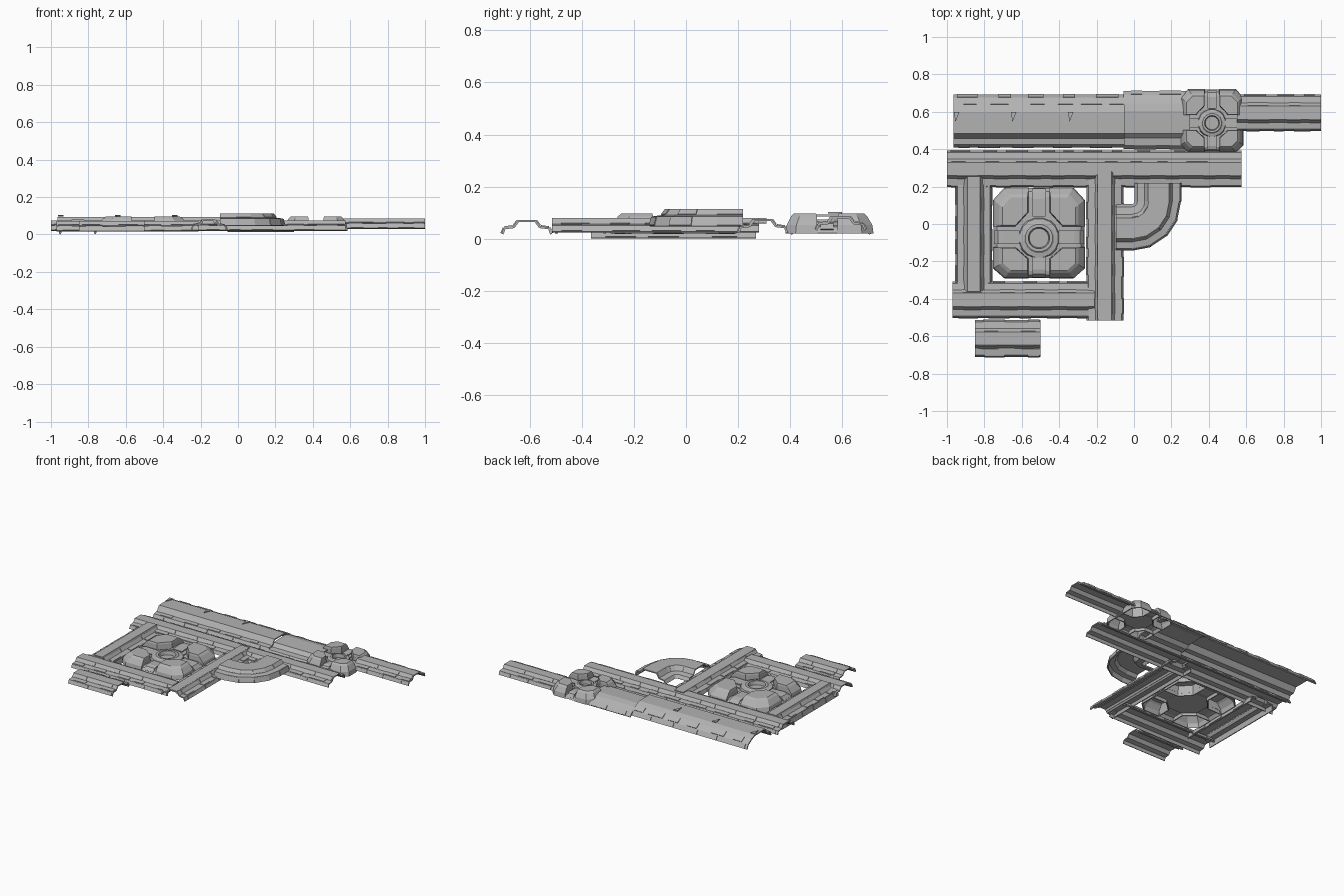
import bpy, bmesh, math, random
from mathutils import Vector

if "Cube" in bpy.data.objects:
    bpy.data.objects.remove(bpy.data.objects["Cube"])

random.seed(4)

# Standard rail cross-section: drop edge, flange, raised centre, flange, drop edge
RAIL = [(-.098, .018), (-.088, .042), (-.052, .047), (-.035, .070),
        (.035, .070), (.052, .047), (.088, .042), (.098, .018)]
WIDE = [(-.142, .02), (-.125, .050), (-.092, .054), (-.066, .090),
        (.05, .090), (.085, .075), (.125, .050), (.142, .02)]
LOW = [(-.155, .02), (-.135, .043), (-.095, .047), (-.07, .070),
       (.05, .075), (.09, .066), (.135, .045), (.157, .02)]

metal = bpy.data.materials.new("dark_grey")
metal.diffuse_color = (.45, .45, .45, 1)
metal.use_nodes = True
metal.node_tree.nodes["Principled BSDF"].inputs["Base Color"].default_value = metal.diffuse_color


def finish(name, bm, thick):
    me = bpy.data.meshes.new(name)
    bm.to_mesh(me)
    bm.free()
    me.materials.append(metal)
    ob = bpy.data.objects.new(name, me)
    bpy.context.collection.objects.link(ob)
    mod = ob.modifiers.new("shell", 'SOLIDIFY')
    mod.thickness, mod.offset = thick, -1
    return ob


def skin(bm, profile, frames, dz=0.0):
    """Sweep an open profile along (point, side) frames, normals upward."""
    rows = [[bm.verts.new((p.x + s.x * u, p.y + s.y * u, z + dz)) for u, z in profile]
            for p, s in frames]
    faces = [bm.faces.new((a[i], a[i + 1], b[i + 1], b[i]))
             for a, b in zip(rows, rows[1:]) for i in range(len(profile) - 1)]
    for f in faces:
        f.normal_update()
    if sum(f.normal.z for f in faces) < 0:
        for f in faces:
            f.normal_flip()


def straight(axis, centre, a, b):
    if axis == 'x':
        return [(Vector((t, centre)), Vector((0, 1))) for t in (a, b)]
    return [(Vector((centre, t)), Vector((1, 0))) for t in (a, b)]


def plate_profile(profile, i, lift):
    """Patch of one profile side, inset and lifted off it."""
    a, b = Vector(profile[i]), Vector(profile[i + 1])
    d = b - a
    n = Vector((-d.y, d.x)).normalized() * lift
    return [tuple(a + d * .08 + n), tuple(b - d * .08 + n)]


def rail(name, profile, axis, centre, a, b, dz=0.0, sides=(0, 1, 2, 4, 5, 6)):
    bm = bmesh.new()
    skin(bm, profile, straight(axis, centre, a, b), dz)
    finish(name, bm, .009)
    if not sides:
        return
    # armour plates scattered along the faces of the rail
    bm = bmesh.new()
    for i in sides:
        t = a + random.uniform(.01, .06)
        while t < b - .06:
            e = min(t + random.uniform(.05, .12), b - .005)
            skin(bm, plate_profile(profile, i, .004), straight(axis, centre, t, e), dz)
            t = e + random.uniform(.04, .13)
    finish(name + "_plates", bm, .006)


# Straight trim rails
CAP = [(-.04, .06), (-.034, .08), (.034, .08), (.04, .06)]
rail("long_rail", RAIL, 'x', .295, -1.0, .575, .005)
rail("left_rail", [(-.098, .003)] + RAIL[1:-1] + [(.098, .003)], 'y', -.857, -.365, .27)
rail("left_rail_cap", CAP, 'y', -.857, -.36, .255, 0, ())
rail("right_rail", RAIL, 'y', -.155, -.515, .28, .009)
rail("right_rail_cap", CAP, 'y', -.16, -.51, .31, 0, ())
rail("lower_rail", RAIL, 'x', -.405, -.97, -.21, .002)
rail("short_rail", RAIL, 'x', -.612, -.85, -.50, .001)
rail("thin_rail", RAIL, 'x', .595, .55, 1.0, .016)

# Wide duct with wedge-shaped cuts along its shoulder, then a lower duct section
rail("wide_duct", WIDE, 'x', .55, -.965, -.05, .003, (0, 1, 5, 6))
rail("low_duct", LOW, 'x', .555, -.055, .30, 0, (0, 6))
bm = bmesh.new()
for x in (-.955, -.65, -.345):
    pts = [(x - .008, .60), (x, .545), (x + .022, .60)]
    bm.faces.new([bm.verts.new((px, py, .097)) for px, py in reversed(pts)])
finish("duct_wedges", bm, .006)

# Elbow: short straight, faceted quarter turn, short straight
C, R = Vector((-.01, .12)), .163


def bend(t):
    ang = -math.pi / 2 * t
    s = Vector((math.cos(ang), math.sin(ang)))
    return C + s * R, s


elbow = [(C + Vector((R, .10)), Vector((1, 0)))] + [bend(k / 4) for k in range(5)] \
    + [(C + Vector((-.085, -R)), Vector((0, -1)))]
ELBOW = [(-.150, .010), (-.135, .032), (-.095, .038), (-.075, .070)] + RAIL[4:-1] + [(.098, .005)]
bm = bmesh.new()
skin(bm, ELBOW, elbow, .043)
finish("elbow_rail", bm, .009)
bm = bmesh.new()
for i in (2, 4, 6):
    for k in (0, 2, 4):
        skin(bm, plate_profile(ELBOW, i, .003), elbow[k:k + 2], .043)
finish("elbow_plates", bm, .006)


def hub(name, cx, cy, s, up, down, top):
    """Four raised corner pads around a cross of arms and a round socket."""
    def put(x, y, z):
        return (cx + x * s, cy + y * s * (up if y > 0 else down), z)

    outline = [(.055, .245), (.185, .245), (.245, .185), (.245, .055), (.125, .055), (.055, .125)]
    mid, m = .052, .14
    bm = bmesh.new()
    for sx in (1, -1):
        for sy in (1, -1):
            rings = []
            # height, pull of the outer edges, shrink toward the pad middle
            for z, f, k in ((.02, 1, 0), (mid, .98, .015), (top - .012, .88, .04), (top, .82, .08)):
                ring = []
                for p in outline:
                    x, y = [v * (f if v > .15 else 1) for v in p]
                    ring.append(bm.verts.new(put(sx * (x + (m - x) * k), sy * (y + (m - y) * k), z)))
                rings.append(ring)
            pad = [bm.faces.new((a[i], a[(i + 1) % 6], b[(i + 1) % 6], b[i]))
                   for a, b in zip(rings, rings[1:]) for i in range(6)]
            pad.append(bm.faces.new(rings[-1]))
            # open underside: orient by the cap so the shell thickens inward
            bmesh.ops.recalc_face_normals(bm, faces=pad)
            pad[-1].normal_update()
            if pad[-1].normal.z < 0:
                bmesh.ops.reverse_faces(bm, faces=pad)
    finish(name + "_pads", bm, .007)

    # arms between the pads, each with a raised clamp plate
    bm = bmesh.new()
    for n in range(4):
        c, sn = round(math.cos(n * math.pi / 2)), round(math.sin(n * math.pi / 2))
        for w, path in ((.062, ((.06, mid), (.20, mid), (.225, .045), (.243, .022))),
                        (.036, ((.105, mid + .009), (.19, mid + .012), (.22, mid + .006), (.240, .036)))):
            rows = [[bm.verts.new(put(c * r - sn * v, sn * r + c * v, z)) for v in (-w, w)]
                    for r, z in path]
            for a, b in zip(rows, rows[1:]):
                bm.faces.new((a[0], b[0], b[1], a[1]))
    finish(name + "_arms", bm, .007)

    # floor closing the corners between arms and socket
    bm = bmesh.new()
    q = [(.06, .13), (.13, .06)]
    ring = [(x * sx, y * sy) for sx, sy, o in ((1, 1, 1), (1, -1, -1), (-1, -1, 1), (-1, 1, -1))
            for x, y in q[::o]]
    bm.faces.new([bm.verts.new(put(x, y, .045)) for x, y in reversed(ring)])
    finish(name + "_floor", bm, .006)

    # round socket with a raised rim
    bm = bmesh.new()
    rings = []
    for r, z in ((.112, .045), (.105, .064), (.082, .068), (.074, .074), (.058, .074), (.052, .048)):
        rings.append([bm.verts.new((cx + r * s * math.cos(a), cy + r * s * math.sin(a), z))
                      for a in [math.tau * (i + .5) / 16 for i in range(16)]])
    for a, b in zip(rings, rings[1:]):
        for i in range(16):
            j = (i + 1) % 16
            bm.faces.new((a[i], a[j], b[j], b[i]))
    bm.faces.new(rings[-1])
    finish(name + "_socket", bm, .007)


hub("large_hub", -.508, -.075, 1.0, 1.1, .88, .097)
hub("small_hub", .417, .54, .69, 1.07, .93, .097)
